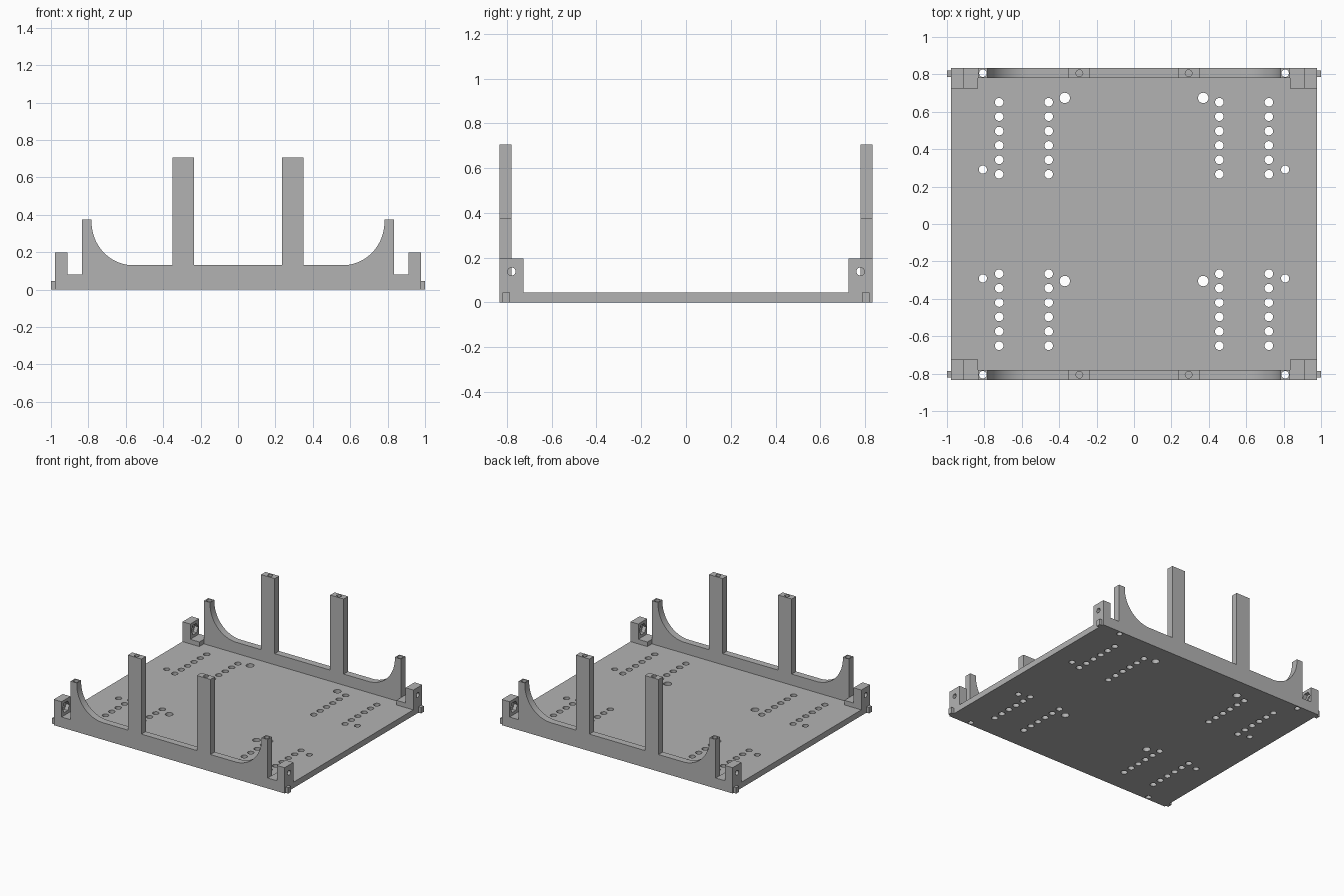
import bpy, bmesh
from math import sin, cos, pi, radians
from mathutils import Matrix, Vector

cube = bpy.data.objects.get("Cube")
if cube:
    bpy.data.objects.remove(cube, do_unlink=True)

grey = bpy.data.materials.new("plain grey")
grey.use_nodes = True
grey.diffuse_color = (0.45, 0.45, 0.45, 1)
grey.node_tree.nodes["Principled BSDF"].inputs["Base Color"].default_value = grey.diffuse_color

# Overall sizes
HALF_X, HALF_Y, FLOOR = 0.978, 0.833, 0.045
WALL_IN, BRACKET_IN, HORN_OUT = 0.78, 0.725, 0.835
HORN_HOLE_X, WALL_MID = 0.808, 0.806


def make_object(name, bm):
    bmesh.ops.recalc_face_normals(bm, faces=bm.faces)
    mesh = bpy.data.meshes.new(name)
    bm.to_mesh(mesh)
    bm.free()
    mesh.materials.append(grey)
    obj = bpy.data.objects.new(name, mesh)
    bpy.context.collection.objects.link(obj)
    return obj


def box(name, lo, hi):
    bm = bmesh.new()
    lo, hi = Vector(lo), Vector(hi)
    bmesh.ops.create_cube(bm, size=1, matrix=Matrix.Translation((lo + hi) / 2) @ Matrix.Diagonal((*(hi - lo), 1)))
    return make_object(name, bm)


def extrude_profile(name, points, y0, y1):
    """Extrude an x-z outline along y."""
    bm = bmesh.new()
    face = bm.faces.new([bm.verts.new((x, y0, z)) for x, z in points])
    out = bmesh.ops.extrude_face_region(bm, geom=[face])
    verts = [g for g in out["geom"] if isinstance(g, bmesh.types.BMVert)]
    bmesh.ops.translate(bm, verts=verts, vec=(0, y1 - y0, 0))
    return make_object(name, bm)


def drill(obj, holes):
    """Cut holes given as (centre, radius, length, axis, sides)."""
    bm = bmesh.new()
    for centre, radius, length, axis, sides in holes:
        turn = Matrix.Rotation(pi / 2, 4, "Y") if axis == "X" else Matrix()
        bmesh.ops.create_cone(bm, cap_ends=True, segments=sides, radius1=radius, radius2=radius,
                              depth=length, matrix=Matrix.Translation(centre) @ turn)
    cutter = make_object("hole_cutter", bm)
    cutter.hide_render = True
    mod = obj.modifiers.new("holes", "BOOLEAN")
    mod.operation, mod.solver, mod.object = "DIFFERENCE", "EXACT", cutter
    select(obj)
    bpy.ops.object.modifier_apply(modifier=mod.name)
    bpy.data.objects.remove(cutter, do_unlink=True)


def select(obj):
    bpy.ops.object.select_all(action="DESELECT")
    obj.select_set(True)
    bpy.context.view_layer.objects.active = obj


parts = []

# Base plate with its grid of mounting holes
plate = box("base_plate", (-HALF_X, -HALF_Y, 0), (HALF_X, HALF_Y, FLOOR))
spots = []
for sx in (-1, 1):
    for x in (0.456, 0.721):
        for sy in (-1, 1):
            spots += [(sx * x, sy * (0.266 + 0.077 * i), 0.023) for i in range(6)]
    spots += [(sx * 0.37, y, 0.028) for y in (0.674, -0.305)]
    spots += [(sx * HORN_HOLE_X, y, 0.022) for y in (0.291, -0.291)]
    spots += [(sx * HORN_HOLE_X, y, 0.02) for y in (WALL_MID, -WALL_MID)]
drill(plate, [((x, y, 0), r, 0.3, "Z", 24) for x, y, r in spots])
parts.append(plate)

# Wall outline: curved horn at each end and two tall posts
RAIL, HORN_TOP, POST_TOP = 0.13, 0.375, 0.705
arc = [(0.56 + 0.223 * cos(a), 0.362 - 0.232 * sin(a))
       for a in (pi / 2 * i / 20 for i in range(21))]
half = [(HORN_OUT, FLOOR), (HORN_OUT, HORN_TOP), (0.783, HORN_TOP), *arc,
        (0.35, RAIL), (0.35, POST_TOP), (0.235, POST_TOP), (0.235, RAIL)]
outline = half + [(-x, z) for x, z in reversed(half)]

for side, sy in (("front", -1), ("back", 1)):
    wall = extrude_profile(side + "_wall", outline, sy * WALL_IN, sy * HALF_Y)
    holes = []
    for sx in (-1, 1):
        holes.append(((sx * HORN_HOLE_X, sy * WALL_MID, 0.2), 0.02, 0.6, "Z", 24))
        holes.append(((sx * 0.292, sy * WALL_MID, POST_TOP), 0.018, 0.2, "Z", 24))
    drill(wall, holes)
    parts.append(wall)

    for hand, sx in (("right", -1), ("left", 1)):
        # Corner bracket: low step and upright with bolt hole and nut pocket
        shape = [(HORN_OUT, FLOOR), (HALF_X, FLOOR), (HALF_X, 0.197),
                 (0.912, 0.197), (0.912, 0.08), (HORN_OUT, 0.08)]
        bracket = extrude_profile(f"{side}_{hand}_bracket", [(sx * x, z) for x, z in shape],
                                  sy * BRACKET_IN, sy * HALF_Y)
        drill(bracket, [((sx * 0.95, sy * 0.779, 0.138), 0.018, 0.2, "X", 24)])
        drill(bracket, [((sx * 0.91, sy * 0.779, 0.138), 0.042, 0.06, "X", 6)])
        parts.append(bracket)

        # Small nub on the end of the plate
        xs = sorted((sx * HALF_X, sx))
        ys = sorted((sy * 0.787, sy * 0.82))
        parts.append(box(f"{side}_{hand}_nub", (xs[0], ys[0], 0), (xs[1], ys[1], FLOOR)))

for obj in parts:
    select(obj)
    bpy.ops.object.shade_smooth_by_angle(angle=radians(30))
